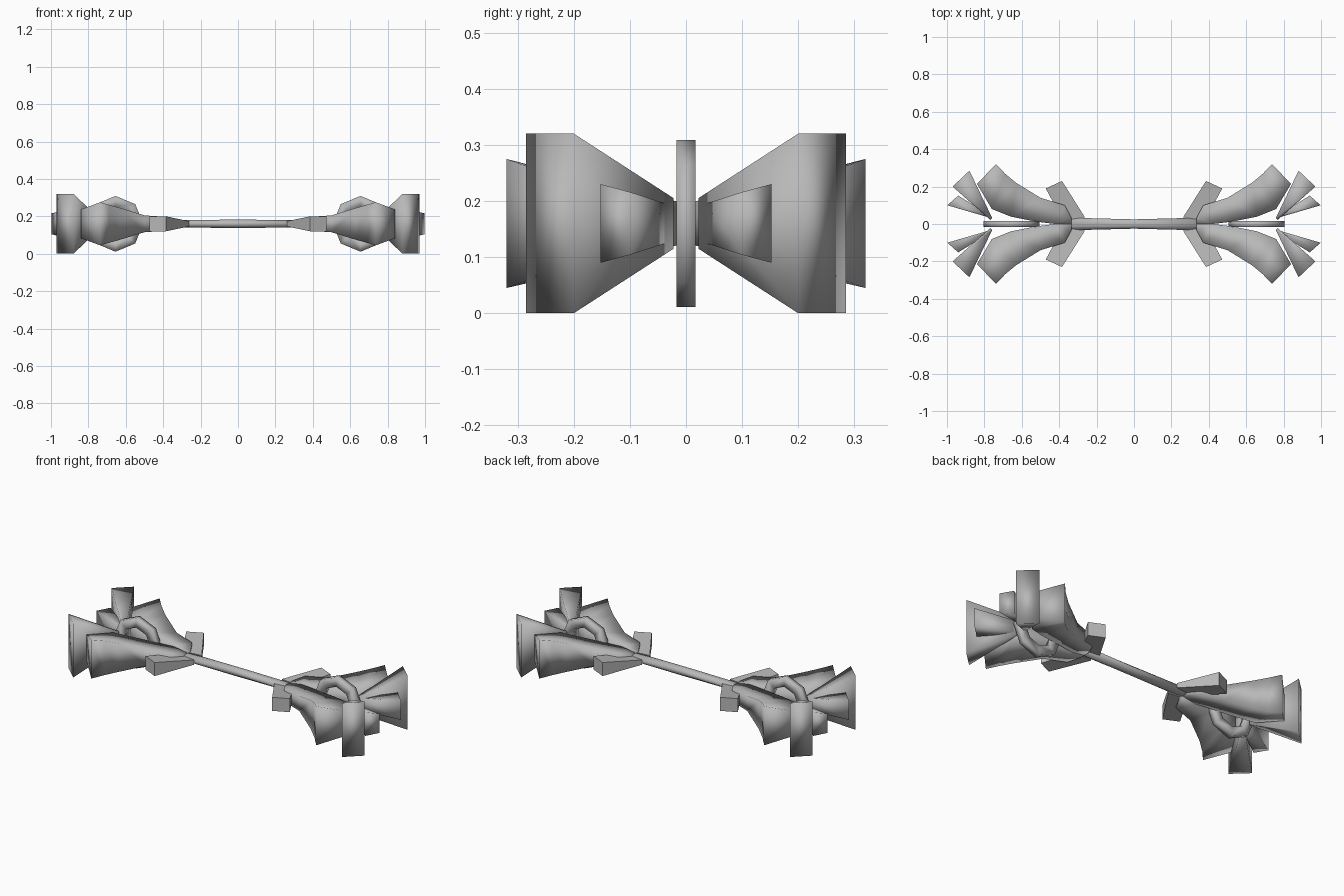
import bpy
import bmesh
from math import cos, sin, pi, tau

MID = 0.16  # height of the central axis

old = bpy.data.objects.get("Cube")
if old:
    bpy.data.objects.remove(old, do_unlink=True)

steel = bpy.data.materials.new("grey_steel")
steel.use_nodes = True
steel.diffuse_color = (0.48, 0.48, 0.48, 1)
steel.node_tree.nodes["Principled BSDF"].inputs["Base Color"].default_value = (0.48, 0.48, 0.48, 1)


def loft(name, sections, mirror=(), closed=False, smooth=True):
    """Skin a row of equal-sized point loops, then mirror and shade the result."""
    bm = bmesh.new()
    loops = [[bm.verts.new((x, y, z + MID)) for x, y, z in s] for s in sections]
    n = len(loops[0])
    pairs = list(zip(loops, loops[1:]))
    if closed:
        pairs.append((loops[-1], loops[0]))
    else:
        bm.faces.new(loops[0])
        bm.faces.new(loops[-1])
    for a, b in pairs:
        for i in range(n):
            j = (i + 1) % n
            bm.faces.new((a[i], a[j], b[j], b[i]))
    bmesh.ops.recalc_face_normals(bm, faces=bm.faces)
    for face in bm.faces:
        face.smooth = smooth
    mesh = bpy.data.meshes.new(name)
    bm.to_mesh(mesh)
    bm.free()
    mesh.materials.append(steel)
    obj = bpy.data.objects.new(name, mesh)
    bpy.context.collection.objects.link(obj)
    if mirror:
        mod = obj.modifiers.new("Mirror", 'MIRROR')
        mod.use_axis = ('x' in mirror, 'y' in mirror, False)
        mod.use_mirror_merge = False


def slab(outer, outer_h, inner, inner_h):
    """Upright four-cornered section between two plan points."""
    return [(*outer, -outer_h), (*outer, outer_h), (*inner, inner_h), (*inner, -inner_h)]


# Shaft: eight-sided bar, slightly waisted
loft("shaft", [[(x, w * cos(tau * (i + 0.5) / 8), h * sin(tau * (i + 0.5) / 8)) for i in range(8)]
               for x, w, h in ((-0.4, 0.038, 0.019), (0, 0.027, 0.025), (0.4, 0.038, 0.019))])

# Large flared petals on each head, soft-shaded over their corners
loft("petals", [
    slab((0.335, 0.035), 0.025, (0.335, 0), 0.025),
    slab((0.37, 0.1), 0.036, (0.42, 0), 0.038),
    slab((0.5, 0.14), 0.045, (0.52, 0.012), 0.038),
    slab((0.63, 0.22), 0.085, (0.66, 0.04), 0.045),
    slab((0.69, 0.27), 0.102, (0.76, 0.08), 0.06),
    slab((0.737, 0.32), 0.115, (0.84, 0.215), 0.077),
], "xy")

# Tall outer wedges
loft("tall_wedges", [
    slab((0.758, 0.032), 0.045, (0.768, 0.022), 0.045),
    slab((0.88, 0.285), 0.16, (0.97, 0.2), 0.16),
], "xy")

# Small inner wedges
loft("small_wedges", [
    slab((0.765, 0.045), 0.035, (0.775, 0.035), 0.035),
    slab((0.94, 0.152), 0.07, (0.998, 0.1), 0.056),
], "xy")

# Swept-back fins, thin where they enter the head
loft("back_fins", [
    slab((0.262, 0.035), 0.014, (0.38, 0.02), 0.014),
    slab((0.385, 0.23), 0.04, (0.472, 0.19), 0.04),
], "xy", smooth=False)

# Upright eight-sided ring in each head
ring = []
for i in range(8):
    c, s = cos(tau * i / 8), sin(tau * i / 8)
    ring.append([(0.655 + r * c, y, r * s)
                 for r, y in ((0.149, -0.017), (0.149, 0.017), (0.093, 0.017), (0.093, -0.017))])
loft("head_rings", ring, "x", closed=True)
